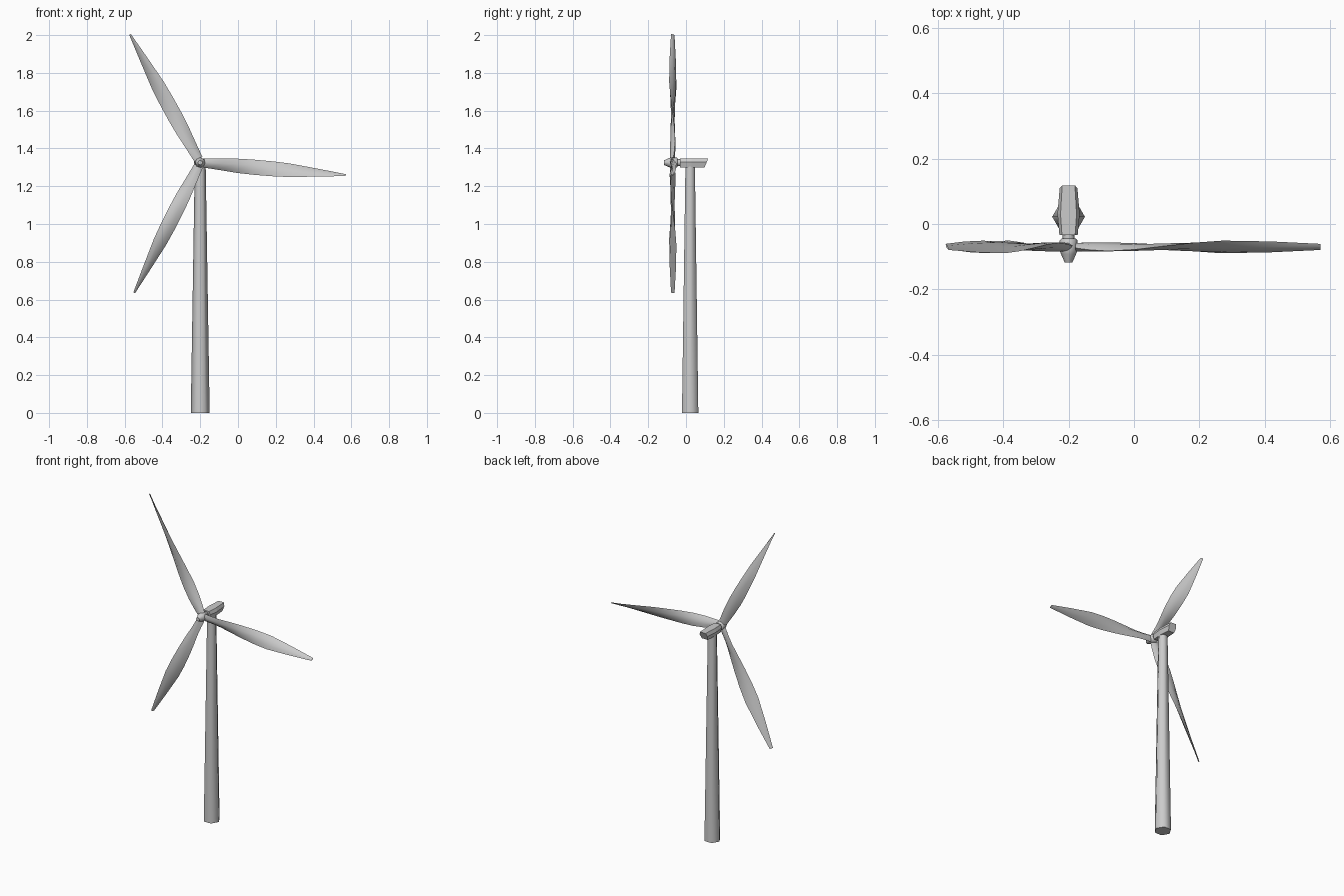
import bpy, bmesh
from math import sin, cos, pi, radians
from mathutils import Vector

if "Cube" in bpy.data.objects:
    bpy.data.objects.remove(bpy.data.objects["Cube"])

X = -0.2                              # tower axis in x
HUB = Vector((X, -0.07, 1.325))       # rotor centre


def loft(name, rings, smooth=None):
    """Skin a list of equal-length point rings and cap both ends."""
    bm = bmesh.new()
    rows = [[bm.verts.new(p) for p in ring] for ring in rings]
    n = len(rows[0])
    for a, b in zip(rows, rows[1:]):
        for i in range(n):
            j = (i + 1) % n
            bm.faces.new((a[i], a[j], b[j], b[i]))
    bm.faces.new(rows[0][::-1])
    bm.faces.new(rows[-1])
    bmesh.ops.recalc_face_normals(bm, faces=bm.faces)
    me = bpy.data.meshes.new(name)
    bm.to_mesh(me)
    bm.free()
    ob = bpy.data.objects.new(name, me)
    bpy.context.collection.objects.link(ob)
    if smooth:
        bpy.context.view_layer.objects.active = ob
        ob.select_set(True)
        bpy.ops.object.shade_smooth_by_angle(angle=radians(smooth))
        ob.select_set(False)
    return ob


def circle(n, r):
    return [(r * cos(2 * pi * i / n), r * sin(2 * pi * i / n)) for i in range(n)]


# Tower: tapered hexagonal column
loft("tower", [[(X + a, 0.022 + b, z) for a, b in circle(6, r)]
               for z, r in ((0, 0.05), (1.305, 0.029))], 62)

# Nacelle: chamfered housing, widest in the middle, raked at the back
rings = []
for yb, yt, w in ((-0.033, -0.033, 0.028), (0.03, 0.03, 0.034), (0.098, 0.118, 0.027)):
    ym = yb + (yt - yb) * 0.6
    rings.append([(X - w * 0.75, yb, 1.3), (X + w * 0.75, yb, 1.3),
                  (X + w, ym, 1.328), (X + w * 0.72, yt, 1.348),
                  (X - w * 0.72, yt, 1.348), (X - w, ym, 1.328)])
loft("nacelle", rings)

# Hub with pointed nose, and the shaft behind it
loft("hub", [[(X + a, y, HUB.z + b) for a, b in circle(8, r)]
             for y, r in ((-0.117, 0.012), (-0.092, 0.023), (-0.082, 0.027),
                          (-0.05, 0.027), (-0.045, 0.022))], 50)
loft("rotor_shaft", [[(X + a, y, HUB.z + b) for a, b in circle(8, 0.018)]
                     for y in (-0.05, -0.028)], 50)

# Blades: twisted lens section; stations are span, chord, thickness, pitch
SECTION = [(-0.5, 0), (-0.22, -0.42), (0.15, -0.5), (0.5, 0), (0.15, 0.5), (-0.22, 0.42)]
STATIONS = [(0.02, 0.05, 0.026, -8), (0.06, 0.057, 0.023, -18), (0.12, 0.068, 0.021, -22),
            (0.2, 0.077, 0.02, -12), (0.28, 0.08, 0.02, 2), (0.38, 0.083, 0.019, 18),
            (0.47, 0.082, 0.018, 28), (0.62, 0.054, 0.013, 38), (0.773, 0.021, 0.005, 62)]
Y = Vector((0, 1, 0))
for k, deg in enumerate((-4.9, 118.7, 243.1)):
    a = radians(deg)
    span = Vector((cos(a), 0, sin(a)))
    side = Vector((-sin(a), 0, cos(a)))
    rings = []
    for s, chord, thick, pitch in STATIONS:
        p = radians(pitch)
        c_dir = side * cos(p) + Y * sin(p)
        t_dir = Y * cos(p) - side * sin(p)
        rings.append([HUB + span * s + c_dir * (c * chord) + t_dir * (t * thick)
                      for c, t in SECTION])
    loft(f"blade_{k + 1}", rings, 40)
